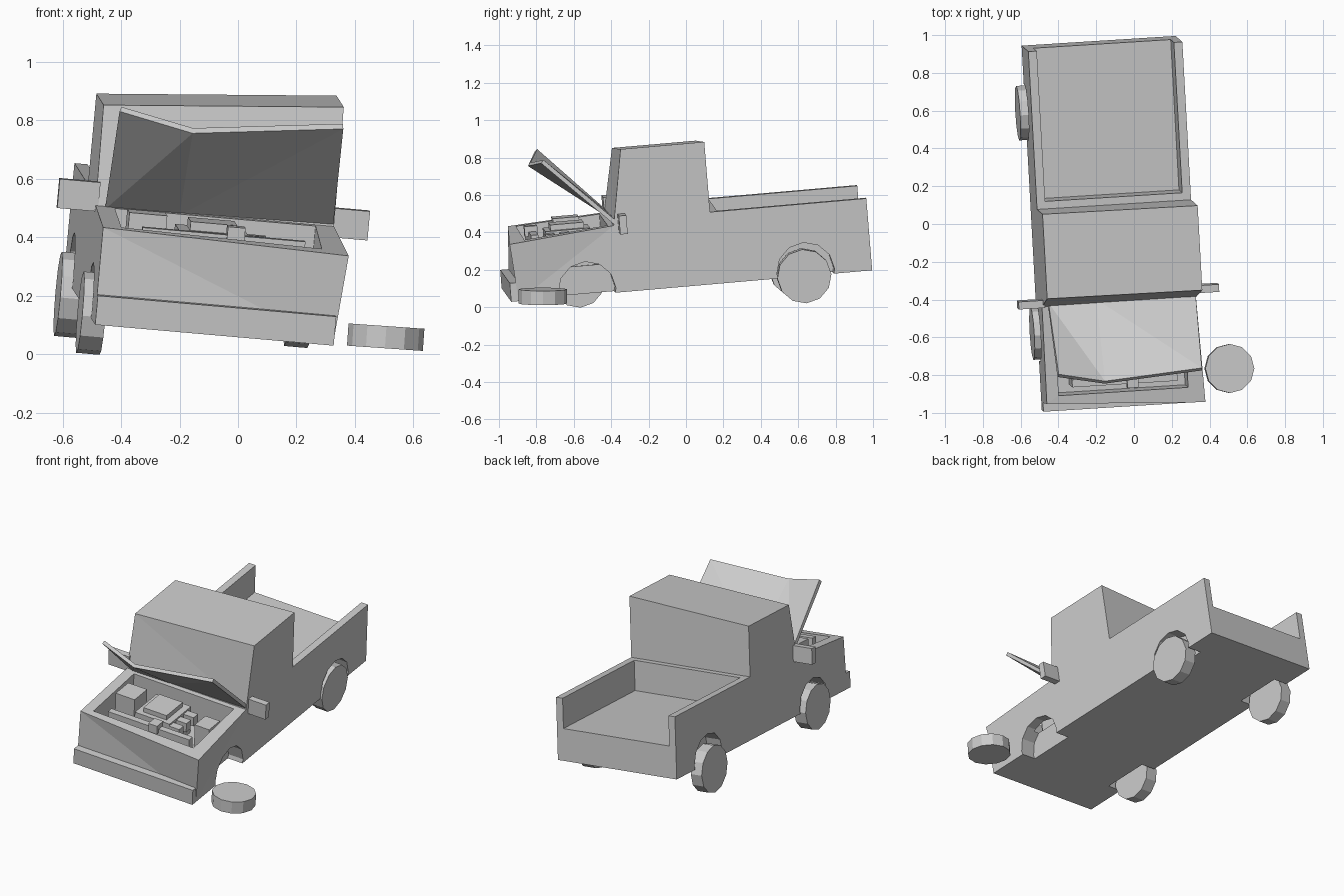
import bpy, bmesh
from math import radians, pi
from mathutils import Matrix, Vector

if "Cube" in bpy.data.objects:
    bpy.data.objects.remove(bpy.data.objects["Cube"])

# Whole truck sits tilted: yaw, roll and pitch about its underside centre
TILT = (Matrix.Translation((-0.134, 0.005, 0.149))
        @ Matrix.Rotation(radians(3.6), 4, 'Z')
        @ Matrix.Rotation(radians(5), 4, 'Y')
        @ Matrix.Rotation(radians(5), 4, 'X'))


def finish(name, bm, matrix=TILT):
    mesh = bpy.data.meshes.new(name)
    bm.to_mesh(mesh)
    bm.free()
    obj = bpy.data.objects.new(name, mesh)
    bpy.context.collection.objects.link(obj)
    obj.matrix_world = matrix
    return obj


def box(name, lo, hi):
    """Box between two corners, in truck space."""
    lo, hi = Vector(lo), Vector(hi)
    bm = bmesh.new()
    bmesh.ops.create_cube(bm, size=1, matrix=Matrix.Translation((lo + hi) / 2)
                          @ Matrix.Diagonal((*(hi - lo), 1)))
    return finish(name, bm)


def disc(name, centre, radius, width, tilt=0, steer=0):
    """Twelve-sided wheel with its axle along x, in truck space."""
    bm = bmesh.new()
    bmesh.ops.create_cone(bm, cap_ends=True, segments=12, radius1=radius,
                          radius2=radius, depth=width,
                          matrix=Matrix.Translation(centre)
                          @ Matrix.Rotation(radians(steer), 4, 'Z')
                          @ Matrix.Rotation(pi / 2 + radians(tilt), 4, 'Y'))
    return finish(name, bm)


def cut(obj, cutter):
    mod = obj.modifiers.new(cutter.name, 'BOOLEAN')
    mod.operation, mod.solver, mod.object = 'DIFFERENCE', 'EXACT', cutter
    cutter.hide_render = True
    cutter.hide_viewport = True


# Body: side profile extruded across the width
profile = [(-0.93, 0), (-0.93, 0.33), (-0.39, 0.36), (-0.32, 0.765),
           (0.13, 0.765), (0.13, 0.387), (0.97, 0.387), (0.97, 0)]
bm = bmesh.new()
left = [bm.verts.new((-0.41, y, z)) for y, z in profile]
right = [bm.verts.new((0.41, y, z)) for y, z in profile]
bm.faces.new(left)
bm.faces.new(right[::-1])
for i in range(len(profile)):
    j = (i + 1) % len(profile)
    bm.faces.new((left[i], right[i], right[j], left[j]))
# Crash damage: roof sunk on the left, front right corner bent out
for v in (left[3], left[4]):
    v.co.z -= 0.065
left[1].co.y = -0.91
right[1].co = (0.434, -0.955, 0.31)
bmesh.ops.recalc_face_normals(bm, faces=bm.faces)
bmesh.ops.triangulate(bm, faces=bm.faces)
body = finish("truck_body", bm)

# Open bed without tailgate, engine bay, wheel arches
cut(body, box("bed_cutter", (-0.365, 0.17, 0.2), (0.365, 1.1, 0.6)))
cut(body, box("engine_bay_cutter", (-0.345, -0.87, 0.15), (0.345, -0.42, 0.5)))
for end, y in (("front", -0.56), ("rear", 0.615)):
    for side, s in (("left", -1), ("right", 1)):
        cut(body, disc(f"{end}_{side}_arch_cutter", (s * 0.41, y, 0.025), 0.155, 0.2))

# Bumper
box("front_bumper", (-0.41, -0.97, 0), (0.41, -0.9, 0.1))

# Wheels still attached
disc("front_left_wheel", (-0.4, -0.56, 0.005), 0.14, 0.08)
disc("rear_left_wheel", (-0.41, 0.61, -0.035), 0.145, 0.075)
disc("rear_right_wheel", (0.38, 0.605, 0.0), 0.145, 0.08)

# Loose front wheel lying on the ground
bm = bmesh.new()
bmesh.ops.create_cone(bm, cap_ends=True, segments=12, radius1=0.13,
                      radius2=0.13, depth=0.076)
finish("loose_wheel", bm, Matrix.Translation((0.505, -0.765, 0.058))
       @ Matrix.Rotation(radians(4), 4, 'Y'))

# Door mirrors
box("right_mirror", (0.40, -0.365, 0.32), (0.53, -0.325, 0.42))
box("left_mirror", (-0.54, -0.39, 0.34), (-0.40, -0.35, 0.44))

# Engine bay contents
box("engine_block", (-0.14, -0.74, 0.15), (0.1, -0.5, 0.33))
box("engine_cover", (-0.1, -0.71, 0.33), (0.06, -0.53, 0.36))
box("battery", (-0.31, -0.68, 0.15), (-0.18, -0.54, 0.37))
box("radiator", (-0.27, -0.83, 0.15), (0.29, -0.79, 0.335))
box("radiator_cap", (0.02, -0.85, 0.31), (0.08, -0.78, 0.365))
box("fluid_tank", (0.2, -0.62, 0.15), (0.3, -0.5, 0.3))
for i, y in enumerate((-0.72, -0.64, -0.56)):
    box(f"intake_{i}", (0.1, y - 0.025, 0.26), (0.17, y + 0.025, 0.32))

# Buckled hood, propped open (placed directly in world space)
bm = bmesh.new()
tip = [bm.verts.new(p) for p in
       ((-0.405, -0.81, 0.83), (-0.155, -0.845, 0.755), (0.36, -0.775, 0.77))]
base = [bm.verts.new(p) for p in
        ((-0.455, -0.43, 0.495), (-0.2, -0.41, 0.475), (0.325, -0.375, 0.435))]
for i in range(2):
    bm.faces.new((tip[i], tip[i + 1], base[i]))
    bm.faces.new((tip[i + 1], base[i + 1], base[i]))
hood = finish("hood", bm, Matrix.Identity(4))
solid = hood.modifiers.new("thickness", 'SOLIDIFY')
solid.thickness, solid.offset = 0.022, 1
